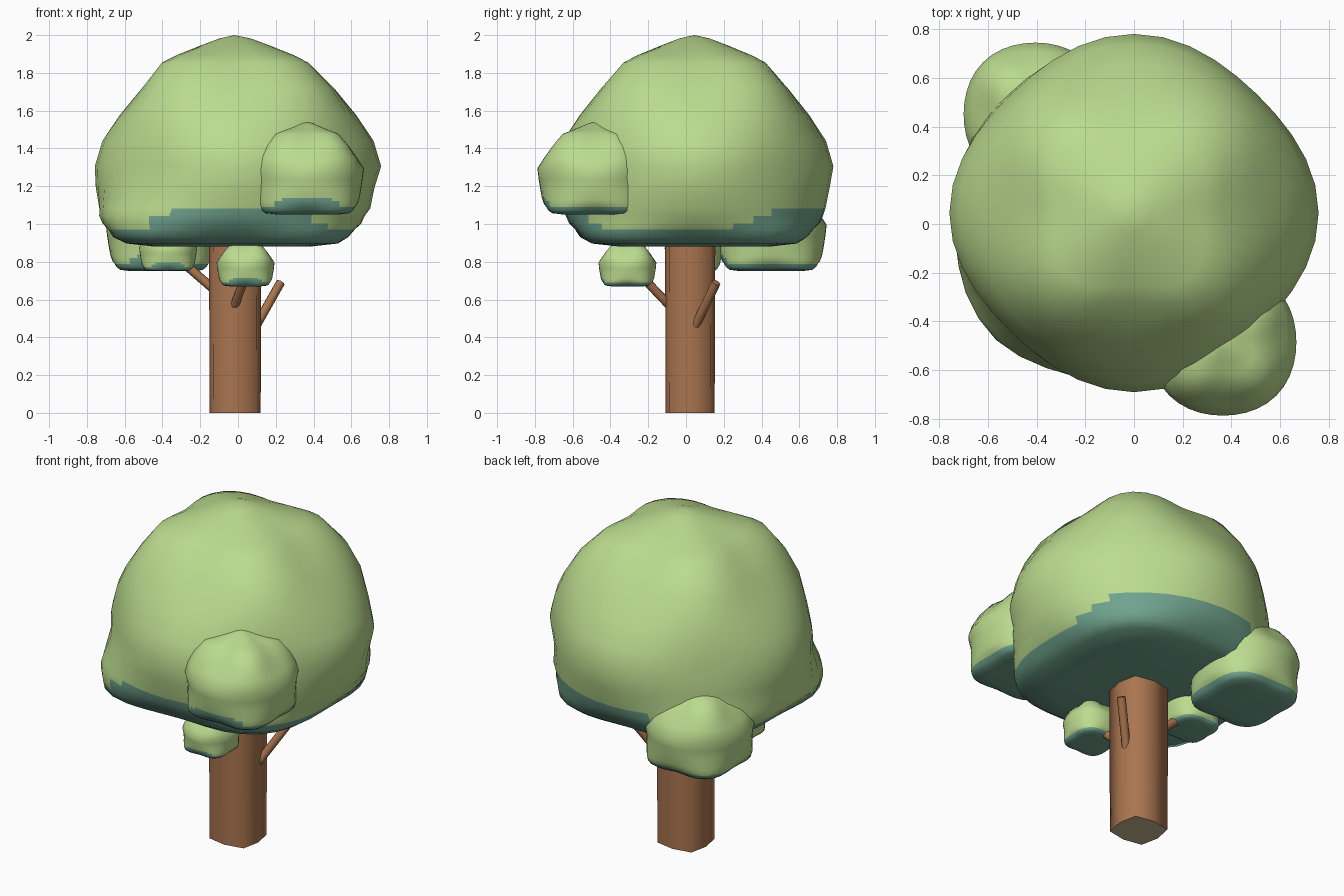
import bpy, bmesh, math
from mathutils import Vector

if "Cube" in bpy.data.objects:
    bpy.data.objects.remove(bpy.data.objects["Cube"])


def material(name, rgb):
    lin = [((c / 255 + 0.055) / 1.055) ** 2.4 for c in rgb]
    m = bpy.data.materials.new(name)
    m.diffuse_color = (*lin, 1)
    m.use_nodes = True
    m.node_tree.nodes["Principled BSDF"].inputs["Base Color"].default_value = m.diffuse_color
    return m


LEAF = material("leaf green", (187, 219, 143))
SHADE = material("underside teal", (112, 163, 143))
BARK = material("bark brown", (170, 117, 80))
CUT = material("cut wood", (200, 184, 148))

# Foliage profile: height fraction, radius, ratio of diagonal to axis radius
PROFILE = [(0, .40, 1.2), (.015, .55, 1.19), (.045, .61, 1.15), (.08, .645, 1.10),
           (.11, .68, 1.05), (.145, .698, 1.02), (.18, .712, 1.0), (.28, .735, .96),
           (.38, .755, .94), (.50, .715, .96), (.62, .625, 1.05), (.75, .505, 1.15),
           (.87, .37, 1.26), (.905, .305, 1.2), (.95, .185, 1.06), (.985, .08, 1.0)]
SEG = 40


def finish(name, bm, mats, angle):
    bmesh.ops.recalc_face_normals(bm, faces=bm.faces[:])
    me = bpy.data.meshes.new(name)
    bm.to_mesh(me)
    bm.free()
    for m in mats:
        me.materials.append(m)
    ob = bpy.data.objects.new(name, me)
    bpy.context.collection.objects.link(ob)
    bpy.ops.object.select_all(action='DESELECT')
    ob.select_set(True)
    bpy.context.view_layer.objects.active = ob
    bpy.ops.object.shade_smooth_by_angle(angle=math.radians(angle))
    return ob


def loft(bm, rings, bottom, top):
    """Skin closed rings of points, closing each end with a fan."""
    vs = [[bm.verts.new(p) for p in ring] for ring in rings]
    lo, hi = bm.verts.new(bottom), bm.verts.new(top)
    n = len(vs[0])
    for i in range(n):
        j = (i + 1) % n
        bm.faces.new((lo, vs[0][j], vs[0][i]))
        bm.faces.new((hi, vs[-1][i], vs[-1][j]))
        for a, b in zip(vs, vs[1:]):
            bm.faces.new((a[i], a[j], b[j], b[i]))


def ramp(angle, centre, half):
    """1 inside a sector, falling to 0 over 14 degrees outside it."""
    d = abs((angle - centre + 180) % 360 - 180)
    return max(0, min(1, (half + 14 - d) / 14))


def foliage(name, x, y, z, radius, height, big=False):
    rings = []
    for h, r, k in PROFILE:
        ring = []
        dx = 0
        if big:  # canopy leans left at its base and tip
            dx = -.03 if h < .15 else (-.015 if h < .3 or h > .85 else 0)
        else:    # clumps are boxier
            k += .07
            r *= 1.08 if .45 < h < .88 else 1
        for i in range(SEG):
            t = 2 * math.pi * i / SEG
            rr = radius / .755 * r * (1 + (k - 1) * math.sin(2 * t) ** 2)
            if big and .03 < h < .2:  # pulled out front left corner
                rr *= 1 + .06 * max(0, math.cos(t - math.radians(222))) ** 8
            ys = .97 if big else 1
            ring.append((x + dx + rr * math.cos(t), y + ys * rr * math.sin(t), z + h * height))
        rings.append(ring)
    bm = bmesh.new()
    loft(bm, rings, (x, y, z), (x - (.02 if big else 0), y, z + height))
    # Teal underside, climbing higher on some sides
    for f in bm.faces:
        c = f.calc_center_median()
        a = math.degrees(math.atan2(c.y - y, c.x - x))
        high = ramp(a, -90, 28)
        if big:
            high = max(high, ramp(a, 70, 34))
        low = .09 if big else .07
        f.material_index = int((c.z - z) / height < low + (.18 - low) * high)
    finish(name, bm, [LEAF, SHADE], 70)


# Leaf masses
foliage("main_canopy", 0, .045, .88, .758, 1.12, big=True)
foliage("front_leaf_clump", .365, -.485, 1.05, .295, .49)
foliage("back_leaf_clump", -.405, .45, .75, .288, .49)
foliage("small_front_clump", .04, -.31, .67, .15, .25)
foliage("small_left_clump", -.37, .04, .75, .15, .25)

# Trunk: eight sides, fuller on the diagonals
bm = bmesh.new()
rings = []
for z, s in ((0, 1), (1.0, 1.03)):
    ring = []
    for i in range(8):
        r = (.16 if i % 2 else .135) * s
        t = math.pi * i / 4
        ring.append((-.015 + r * math.cos(t), .022 + .96 * r * math.sin(t), z))
    rings.append(ring)
loft(bm, rings, (-.015, .022, 0), (-.015, .022, 1.0))
for f in bm.faces:
    f.material_index = int(f.calc_center_median().z < .01)
finish("trunk", bm, [BARK, CUT], 80)


# Branches
def branch(name, a, b, r=.024):
    a, b = Vector(a), Vector(b)
    q = (b - a).to_track_quat('Z', 'Y')
    rings = [[p + q @ Vector((r * math.cos(math.pi * i / 4), r * math.sin(math.pi * i / 4), 0))
              for i in range(8)] for p in (a, b)]
    bm = bmesh.new()
    loft(bm, rings, a, b)
    finish(name, bm, [BARK], 60)


branch("right_branch", (.09, .045, .45), (.225, .16, .69))
branch("left_branch", (-.10, .03, .63), (-.32, .04, .82))
branch("front_branch", (-.025, -.07, .55), (.05, -.26, .75))
